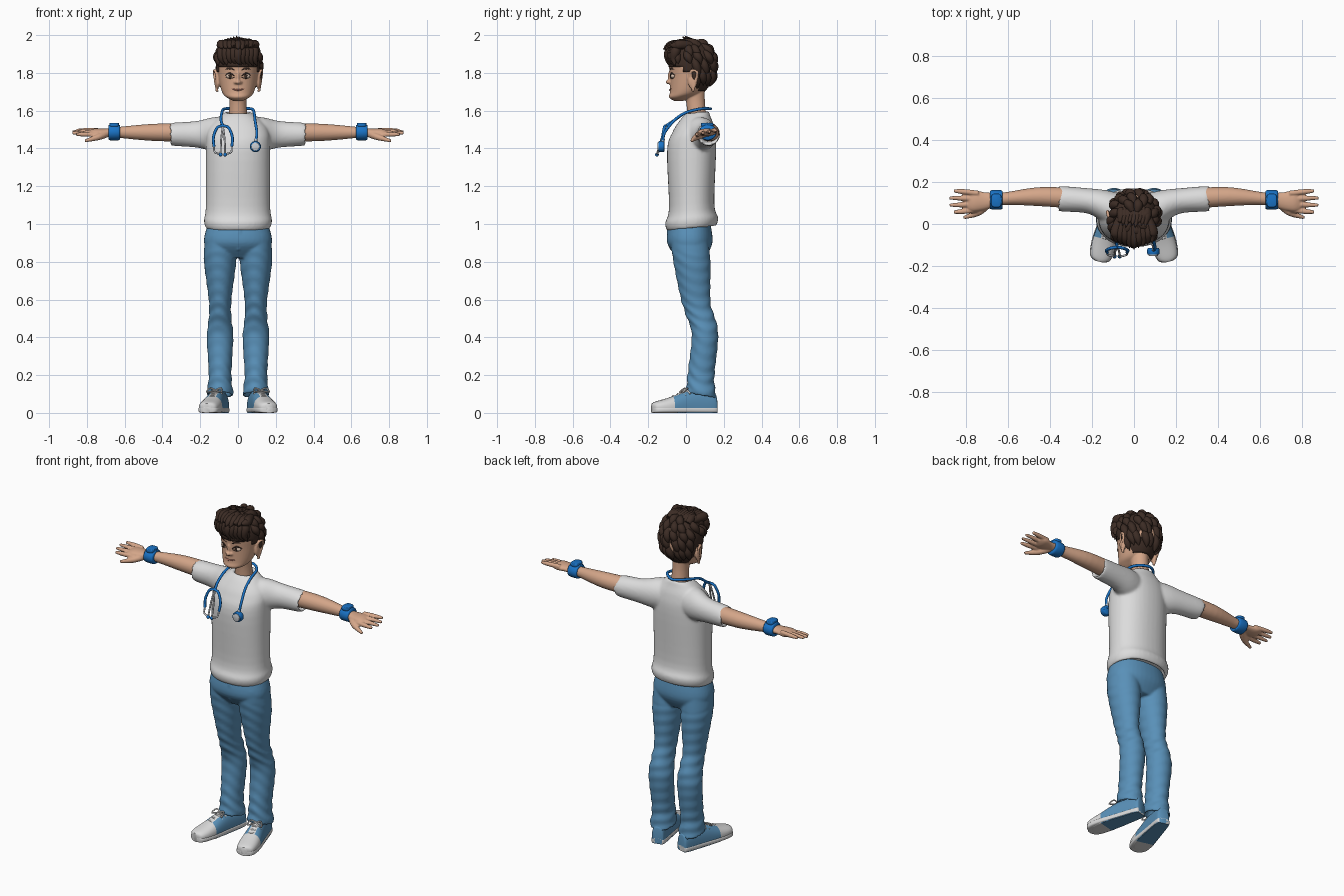
import bpy, bmesh, math, random
from math import sin, cos, pi, exp, sqrt, copysign
from mathutils import Vector, Matrix

random.seed(4)
if "Cube" in bpy.data.objects:
    bpy.data.objects.remove(bpy.data.objects["Cube"])


def material(name, *rgb):
    mat = bpy.data.materials.new(name)
    mat.use_nodes = True
    mat.diffuse_color = (*rgb, 1)
    mat.node_tree.nodes["Principled BSDF"].inputs["Base Color"].default_value = (*rgb, 1)
    return mat


SKIN = material("skin", .66, .38, .25)
HAIR = material("dark brown hair", .045, .025, .018)
SHIRT = material("shirt white", .72, .72, .72)
DENIM = material("denim blue", .1, .28, .48)
BLUE = material("bright blue", .01, .17, .56)
METAL = material("pale metal", .6, .62, .65)
RUBBER = material("sole white", .7, .7, .7)
EYE = material("eye cream", .72, .55, .44)
LIP = material("lip", .5, .2, .15)


def smooth_path(rows, steps):
    """Catmull-Rom resampling of a list of equal-length tuples."""
    out = []
    last = len(rows) - 1
    for i in range(last):
        before, start, end, after = (rows[max(0, min(last, i + k))] for k in (-1, 0, 1, 2))
        for step in range(steps):
            t = step / steps
            out.append([b + t * ((c - a) + t * ((2 * a - 5 * b + 4 * c - d) + t * (3 * b - a - 3 * c + d))) / 2
                        for a, b, c, d in zip(before, start, end, after)])
    return out + [list(rows[-1])]


def bridge(bm, rings):
    """Join rings of points into a tube and cap both ends."""
    loops = [[bm.verts.new(point) for point in ring] for ring in rings]
    n = len(loops[0])
    faces = [bm.faces.new((a[i], a[(i + 1) % n], b[(i + 1) % n], b[i]))
             for a, b in zip(loops, loops[1:]) for i in range(n)]
    return faces + [bm.faces.new(loops[0][::-1]), bm.faces.new(loops[-1])]


def loft(bm, rows, axis="z", fixed=0, n=40, power=1, steps=5, tilt=0, ripple=None):
    """Rows are (position, centre, radius, radius); fixed is the other centre."""
    rings = []
    for t, centre, wide, deep in smooth_path(rows, steps):
        ring = []
        for k in range(n):
            a = 2 * pi * k / n
            swell = 1 + (ripple(t, a) if ripple else 0)
            u = copysign(abs(cos(a)) ** power, cos(a)) * wide * swell
            v = copysign(abs(sin(a)) ** power, sin(a)) * deep * swell
            ring.append({"z": (fixed + u, centre + v, t + tilt * v),
                         "x": (t, centre + u, fixed + v),
                         "y": (fixed + u, t, centre + v)}[axis])
        rings.append(ring)
    return bridge(bm, rings)


def turn_in(rows):
    """Fold the last ring back inside, like a hemmed opening."""
    t, centre, wide, deep = rows[-1]
    inward = copysign(.04, rows[-2][0] - t)
    return rows + [(t, centre, wide - .012, deep - .012), (t + inward, centre, wide - .02, deep - .02)]


def drum(bm, start, end, centre, wide, deep, **options):
    """Short solid cylinder with softened rims."""
    rim = (end - start) / 6
    loft(bm, [(t, centre, wide * s, deep * s) for t, s in
              ((start, .9), (start + rim, 1), (end - rim, 1), (end, .9))], steps=2, **options)


def sweep(bm, points, radii, n=10):
    """Tapered round tube along a smooth path."""
    if not isinstance(radii, tuple):
        radii = [radii] * len(points)
    path = smooth_path([(*p, r) for p, r in zip(points, radii)], 5)
    spots = [Vector(row[:3]) for row in path]
    rings, side = [], None
    for i, row in enumerate(path):
        along = (spots[min(i + 1, len(spots) - 1)] - spots[max(i - 1, 0)]).normalized()
        side = side - along * side.dot(along) if side else along.orthogonal()
        side.normalize()
        other = along.cross(side)
        rings.append([spots[i] + (side * cos(2 * pi * k / n) + other * sin(2 * pi * k / n)) * max(row[3], .001)
                      for k in range(n)])
    bridge(bm, rings)


def blob(bm, centre, radii):
    bmesh.ops.create_uvsphere(bm, u_segments=20, v_segments=14, radius=1,
                              matrix=Matrix.Translation(centre) @ Matrix.Diagonal((*radii, 1)))


def finish(bm, name, *materials, voxel=0, relax=0, mirror=False, thick=0):
    bmesh.ops.recalc_face_normals(bm, faces=bm.faces)
    mesh = bpy.data.meshes.new(name)
    bm.to_mesh(mesh)
    bm.free()
    for mat in materials:
        mesh.materials.append(mat)
    mesh.shade_smooth()
    mesh.set_sharp_from_angle(angle=math.radians(50))
    ob = bpy.data.objects.new(name, mesh)
    bpy.context.collection.objects.link(ob)
    if voxel:
        fuse = ob.modifiers.new("fuse", "REMESH")
        fuse.mode, fuse.voxel_size, fuse.use_smooth_shade = "VOXEL", voxel, True
        ob.modifiers.new("relax", "SMOOTH").iterations = relax
    if thick:
        ob.modifiers.new("thickness", "SOLIDIFY").thickness = thick
    if mirror:
        ob.modifiers.new("mirror", "MIRROR").use_mirror_merge = False


# Shirt: torso with turned-in hem and collar, plus two sleeves
torso = [(.98, .03, .17, .13), (1.02, .03, .18, .14), (1.1, .03, .17, .12), (1.4, .03, .17, .13),
         (1.5, .04, .16, .11), (1.56, .05, .11, .08), (1.59, .06, .07, .06)]
sleeve = [(.05, .06, .08, .09), (.13, .08, .08, .09), (.22, .11, .06, .07), (.35, .12, .06, .06)]
bm = bmesh.new()
loft(bm, turn_in(turn_in(torso)[::-1]), power=.9, tilt=.1)
for side in (1, -1):
    loft(bm, [(side * t, *rest) for t, *rest in turn_in(sleeve)], axis="x", fixed=1.475)
finish(bm, "shirt", SHIRT, voxel=.008, relax=5)


# Jeans: hips and two legs with soft folds at knee and ankle
def folds(z, a):
    ankle, knee = (exp(-((z - height) / .08) ** 2) for height in (.17, .52))
    depth = .018 + .03 * ankle + .025 * knee
    return depth * sin(95 * z + 2 * sin(a + 1) + 1.5 * cos(2 * a)) if z < .85 else 0


leg = [(.92, .02, .08, .1), (.8, .03, .085, .1), (.6, .05, .06, .08), (.5, .08, .06, .08),
       (.4, .1, .07, .07), (.2, .08, .06, .07), (.1, .08, .07, .08)]
bm = bmesh.new()
loft(bm, [(1, .02, .16, .11), (.9, .02, .18, .12), (.82, .03, .13, .07)], power=.9)
for side in (1, -1):
    loft(bm, turn_in(leg), fixed=side * .095, steps=12, tilt=-.2, ripple=folds)
sweep(bm, [(.01, -.1, .97), (.01, -.09, .9), (0, -.08, .86)], .004)
finish(bm, "jeans", DENIM, voxel=.007, relax=3)

# Shoes: sole, upper with pale toe cap and tongue, laces
last = [(0, .03, .05), (-.02, .04, .08), (-.14, .05, .09), (-.26, .06, .05), (-.33, .05, .03), (-.35, .02, .02)]
bm = bmesh.new()
loft(bm, [(y, .016, wide, .016) for y, wide, high in last], axis="y", power=.5)
for face in loft(bm, [(y, .03, wide * .95, high) for y, wide, high in last], axis="y", power=.85):
    spot = face.calc_center_median()
    tongue = abs(spot.x) < .017 and spot.y < -.13 and spot.z > .06
    face.material_index = 0 if tongue or spot.y < -.245 else 1
for vert in bm.verts:
    vert.co.z = max(vert.co.z, 0)
for k in range(4):
    y, top = -.15 - .025 * k, .12 - .01 * k
    sweep(bm, [(-.034, y, top - .02), (0, y - .01, top), (.034, y, top - .02)], .005)
for side in (1, -1):
    sweep(bm, [(0, -.16, .12), (side * .03, -.165, .13), (side * .04, -.19, .11), (0, -.165, .12)], .004)
bm.transform(Matrix.Translation((.08, .16, 0)) @ Matrix.Rotation(math.radians(14), 4, "Z"))
finish(bm, "shoes", RUBBER, DENIM, mirror=True)

# Arms with hands
bm = bmesh.new()
loft(bm, [(.25, .12, .05, .05), (.45, .13, .045, .045), (.62, .12, .03, .03), (.7, .11, .04, .02),
          (.76, .11, .05, .02), (.79, .11, .04, .01)], axis="x", fixed=1.485)
for i in range(4):
    middle = i - 1.5
    y, z, tip = .107 + .026 * middle, 1.485 + .007 * middle, .88 - .01 * middle ** 2
    sweep(bm, [(.74, y, z), (.81, y + .005 * middle, z), (tip, y + .008 * middle, z)], (.013, .013, .008))
sweep(bm, [(.69, .1, 1.48), (.74, .055, 1.46), (.81, .03, 1.44)], (.02, .017, .008))
finish(bm, "arms", SKIN, voxel=.0045, relax=3, mirror=True)

# Wrist bands with a raised top
bm = bmesh.new()
drum(bm, .625, .685, .115, .046, .042, axis="x", fixed=1.485)
drum(bm, 1.515, 1.535, .112, .025, .033, fixed=.655, power=.6)
finish(bm, "wrist_bands", BLUE, mirror=True)

# Head, neck, nose and ears
bm = bmesh.new()
loft(bm, [(1.55, .06, .05, .05), (1.65, .05, .045, .05), (1.72, .04, .05, .06)])
loft(bm, [(1.65, -.04, .02, .02), (1.67, -.03, .06, .06), (1.7, 0, .085, .085), (1.78, .03, .105, .115),
          (1.86, .03, .11, .12), (1.92, .03, .09, .1), (1.95, .03, .04, .05)])
blob(bm, (0, -.093, 1.752), (.015, .015, .012))
blob(bm, (0, -.083, 1.78), (.01, .013, .034))
for side in (1, -1):
    blob(bm, (side * .013, -.085, 1.75), (.01, .01, .01))
    blob(bm, (side * .108, .035, 1.76), (.012, .026, .045))
    sweep(bm, [(side * x, y, z) for x, y, z in
               ((.11, .02, 1.78), (.12, .03, 1.81), (.126, .06, 1.8), (.11, .035, 1.7))], .008)
finish(bm, "head", SKIN, voxel=.0045, relax=4)


# Eyes, lashes, brows and mouth follow the curve of the face
def on_face(*spots):
    return [(x, .03 - .115 * sqrt(1 - (x / .105) ** 2), z) for x, z in spots]


bm = bmesh.new()
blob(bm, (.043, -.066, 1.783), (.022, .015, .013))
finish(bm, "eyes", EYE, mirror=True)
bm = bmesh.new()
blob(bm, (.042, -.078, 1.784), (.008, .005, .009))
sweep(bm, on_face((.02, 1.784), (.043, 1.798), (.067, 1.788)), (.002, .005, .002))
sweep(bm, on_face((.02, 1.778), (.043, 1.77), (.064, 1.778)), .002)
sweep(bm, on_face((.018, 1.815), (.045, 1.825), (.076, 1.815)), (.004, .007, .003))
finish(bm, "brows_lashes_and_irises", HAIR, mirror=True)
bm = bmesh.new()
sweep(bm, on_face((-.033, 1.717), (0, 1.709), (.033, 1.717)), (.002, .005, .002))
finish(bm, "mouth", LIP)


# Hair: scalp shell with a hairline, covered in overlapping locks
def scalp(a, e, scale=1):
    tall = .13 if e > 0 else .175
    return Vector((0, .03, 1.845)) + scale * Vector((.116 * cos(e) * cos(a), .122 * cos(e) * sin(a), tall * sin(e)))


def hairline(y):
    return 1.838 if y < -.01 else 1.8 if y < .055 else 1.7


bm = bmesh.new()
bmesh.ops.create_uvsphere(bm, u_segments=48, v_segments=40, radius=1)
for vert in bm.verts:
    vert.co = scalp(math.atan2(vert.co.y, vert.co.x), math.asin(max(-1, min(1, vert.co.z))))
spots = {face: face.calc_center_median() for face in bm.faces}
bmesh.ops.delete(bm, geom=[face for face, spot in spots.items() if spot.z < hairline(spot.y)], context="FACES")
finish(bm, "scalp_hair", HAIR, thick=.012)

bm = bmesh.new()
for row in range(5):
    e, count = 1.3 - .35 * row, 7 + 3 * row
    for k in range(count):
        a = 2 * pi * (k + random.random() * .6) / count
        drop = random.uniform(.55, .7)
        tip = scalp(a + .25, e - drop, 1.05)
        if tip.z > hairline(tip.y) - .012:
            sweep(bm, [scalp(a, e, .95), scalp(a + .1, e - drop * .4), scalp(a + .2, e - drop * .7, 1.02), tip],
                  (.012, .022, .018, 0))
# Fringe over the forehead, upswept quiff and crown spikes
for k in range(9):
    x = .0215 * (k - 4)
    back = abs(x) * .35
    sweep(bm, [(x * .8, -.04, 1.935), (x, back - .085, 1.915), (x, back - .094, 1.875), (x + .018, back - .088, 1.836)],
          (.018, .026, .02, 0))
    sweep(bm, [(x * .7, .04, 1.945), (x, -.03, 1.95), (x, back - .085, 1.945),
               (x, back - .122, random.uniform(1.92, 1.95))], (.02, .026, .022, 0))
    sweep(bm, [(x * .7, .07, 1.94), (x * .7, .035, 1.96), (x * .7 - .01, .005 - .012 * (k % 3), 1.997 - abs(x) * .2)],
          (.02, .022, 0))
finish(bm, "hair_locks", HAIR)

# Stethoscope tubing: headset arch, tube round the neck, chest piece
half = [(.07, .08, 1.61), (.085, 0, 1.59), (.09, -.06, 1.55)]
other_half = [(-x, y, z) for x, y, z in half[::-1]]
arch = [(0, -.11, 1.52), (.03, -.115, 1.51), (.05, -.125, 1.46), (.047, -.135, 1.41)]
bm = bmesh.new()
for side in (1, -1):
    sweep(bm, [(side * x, y, z) for x, y, z in arch], .0075)
    blob(bm, (side * .012, -.154, 1.367), (.01, .01, .01))
bm.transform(Matrix.Translation((-.08, 0, 0)))
sweep(bm, [(-.08, -.105, 1.52), *other_half, (0, .13, 1.61), *half, (.1, -.115, 1.48), (.09, -.12, 1.42)], .0075)
drum(bm, -.115, -.146, 1.41, .029, .029, axis="y", fixed=.092)
finish(bm, "stethoscope_tubing", BLUE)

# Stethoscope metal: ear tubes and the chest piece face
bm = bmesh.new()
for side in (1, -1):
    for tube in ([arch[-1], (.043, -.147, 1.38), (.012, -.155, 1.37)],
                 [arch[0], (.009, -.13, 1.45), (.012, -.152, 1.375)]):
        sweep(bm, [(side * x, y, z) for x, y, z in tube], .005)
bm.transform(Matrix.Translation((-.08, 0, 0)))
drum(bm, -.14, -.152, 1.41, .022, .022, axis="y", fixed=.092)
sweep(bm, [(.092, -.125, 1.42), (.094, -.12, 1.45)], .009)
finish(bm, "stethoscope_metal", METAL)
